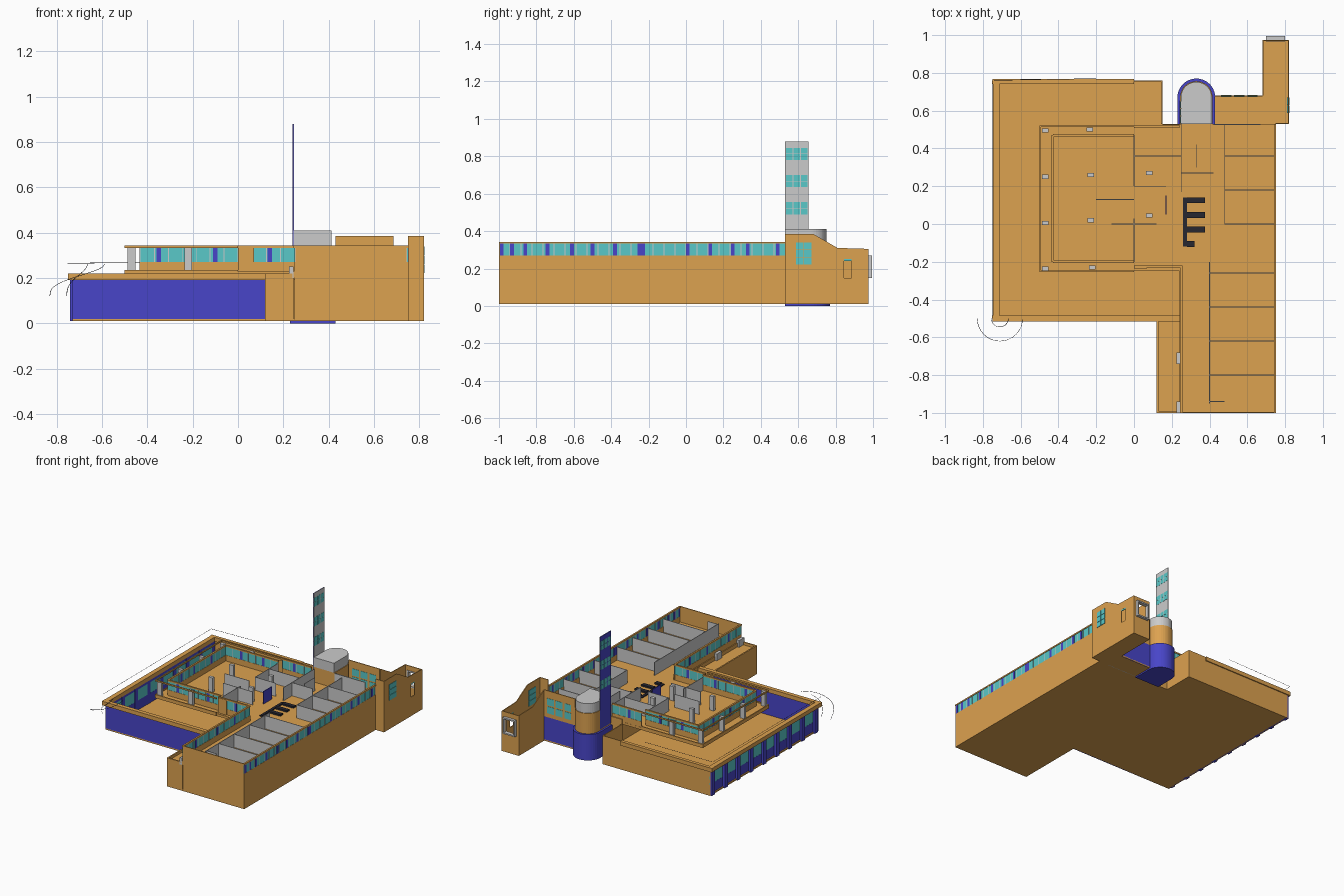
import bpy, bmesh, math
from mathutils import Vector

if "Cube" in bpy.data.objects:
    bpy.data.objects.remove(bpy.data.objects["Cube"])


def material(name, rgb):
    m = bpy.data.materials.new(name)
    m.diffuse_color = (*rgb, 1)
    m.use_nodes = True
    m.node_tree.nodes["Principled BSDF"].inputs["Base Color"].default_value = m.diffuse_color
    return m


ORANGE = material("ochre", (0.72, 0.36, 0.08))
BLUE = material("blue", (0.065, 0.06, 0.58))
TEAL = material("glass", (0.1, 0.58, 0.58))
DARK = material("dark", (0.02, 0.02, 0.03))


def prism(name, pts, vec, mat=None):
    """Polygon extruded along a vector."""
    bm = bmesh.new()
    f = bm.faces.new([bm.verts.new(p) for p in pts])
    g = bmesh.ops.extrude_face_region(bm, geom=[f])
    bmesh.ops.translate(bm, vec=Vector(vec), verts=[v for v in g["geom"] if isinstance(v, bmesh.types.BMVert)])
    bmesh.ops.recalc_face_normals(bm, faces=bm.faces)
    me = bpy.data.meshes.new(name)
    bm.to_mesh(me)
    bm.free()
    ob = bpy.data.objects.new(name, me)
    bpy.context.collection.objects.link(ob)
    if mat:
        me.materials.append(mat)
    return ob


def box(name, x0, x1, y0, y1, z0, z1, mat=None):
    return prism(name, [(x0, y0, z0), (x1, y0, z0), (x1, y1, z0), (x0, y1, z0)], (0, 0, z1 - z0), mat)


def wall(name, axis, at, a, b, z0, z1, mat=None, t=0.006):
    """Thin wall running along an axis, centred on the other coordinate."""
    if axis == "x":
        return box(name, a, b, at - t / 2, at + t / 2, z0, z1, mat)
    return box(name, at - t / 2, at + t / 2, a, b, z0, z1, mat)


def window_wall(name, axis, at, a, b, base, posts, z0=0.27, z1=0.333, top=0.343):
    """Sill, glazing, blue panels, thin mullions and cap."""
    wall(name + "_sill", axis, at, a, b, base, z0, ORANGE, 0.008)
    wall(name + "_glass", axis, at, a, b, z0, z1, TEAL, 0.005)
    wall(name + "_cap", axis, at, a, b, z1, top, ORANGE, 0.012)
    for p in posts:
        wall(name + "_panel", axis, at, p - 0.01, p + 0.01, z0, z1, BLUE, 0.008)
    n = max(2, round((b - a) / 0.06))
    for i in range(n + 1):
        p = a + (b - a) * i / n
        wall(name + "_mullion", axis, at, max(a, p - 0.002), min(b, p + 0.002), z0, z1, None, 0.007)


# base floors
box("hall_floor", -0.73, 0.24, -0.5, 0.53, 0.01, 0.02, ORANGE)
box("hall_back_floor", -0.73, 0.15, 0.53, 0.76, 0.01, 0.02, ORANGE)
box("wing_base", 0.24, 0.75, -1, 0.53, 0.01, 0.02, ORANGE)
box("annex_floor", 0.43, 0.82, 0.53, 0.68, 0.01, 0.02, ORANGE)
box("annex_end_floor", 0.68, 0.82, 0.68, 0.975, 0.01, 0.02, ORANGE)

# lower hall walls
wall("hall_front_wall", "x", -0.497, -0.73, 0.12, 0.01, 0.19, BLUE)
wall("hall_front_fascia", "x", -0.5, -0.75, 0.25, 0.19, 0.22, ORANGE, 0.03)
wall("hall_back_wall", "x", 0.757, -0.73, 0.15, 0.01, 0.22, ORANGE)
wall("hall_back_fascia", "x", 0.755, -0.75, 0.0, 0.19, 0.22, ORANGE, 0.025)
wall("hall_return_wall", "y", 0.147, 0.53, 0.76, 0.01, 0.22, ORANGE)
wall("hall_left_sill", "y", -0.72, -0.5, 0.76, 0.01, 0.09, BLUE)
wall("hall_left_glass", "y", -0.72, -0.5, 0.76, 0.09, 0.17, TEAL, 0.005)
wall("hall_left_head", "y", -0.72, -0.5, 0.76, 0.17, 0.19, BLUE)
wall("hall_left_fascia", "y", -0.73, -0.5, 0.76, 0.19, 0.22, ORANGE, 0.035)
for i in range(9):
    y = -0.48 + i * 0.15
    box("pilaster", -0.74, -0.715, y, y + 0.035, 0.01, 0.19, BLUE)

# side terrace next to the wing
box("terrace_block", 0.12, 0.24, -1, -0.5, 0.01, 0.2, ORANGE)
wall("terrace_parapet", "y", 0.125, -1, -0.5, 0.2, 0.22, ORANGE, 0.01)
wall("terrace_end_parapet", "x", -0.995, 0.12, 0.24, 0.2, 0.22, ORANGE, 0.01)
for y in (-0.97, -0.71):
    box("terrace_post", 0.225, 0.245, y - 0.03, y + 0.03, 0.2, 0.25)

# upper floor slabs
box("pavilion_slab", -0.5, 0.24, -0.25, 0.52, 0.21, 0.228, ORANGE)
box("wing_slab", 0.24, 0.75, -1, 0.53, 0.21, 0.228, ORANGE)

# long wing outer walls
wing_posts = [-0.985, -0.93, -0.86, -0.74, -0.61, -0.5, -0.38, -0.25, -0.23, 0.01, 0.13, 0.25, 0.33, 0.49]
window_wall("wing_right", "y", 0.747, -1, 0.53, 0.01, wing_posts)
window_wall("wing_left", "y", 0.25, -1, -0.22, 0.2, [-0.85, -0.6, -0.4])
wall("wing_left_base", "y", 0.243, -1, 0.53, 0.01, 0.21, ORANGE)
wall("wing_front_wall", "x", -0.997, 0.25, 0.75, 0.01, 0.343, ORANGE)
wall("wing_back_base", "x", 0.527, 0.15, 0.25, 0.01, 0.25, ORANGE)
wall("wing_back_wall", "x", 0.527, 0.42, 0.67, 0.01, 0.34)

# upper pavilion: inset glazing, outer frame and columns
window_wall("pavilion_front", "x", -0.2, -0.43, 0.0, 0.228, [-0.35, -0.1])
window_wall("link_front", "x", -0.225, 0.0, 0.25, 0.228, [0.14])
wall("link_solid", "x", -0.232, 0.0, 0.07, 0.228, 0.34, ORANGE)
window_wall("pavilion_left", "y", -0.43, -0.2, 0.47, 0.228, [-0.05, 0.1, 0.3])
window_wall("pavilion_back", "x", 0.47, -0.43, 0.0, 0.228, [-0.3, -0.12])
window_wall("link_back", "x", 0.515, 0.0, 0.24, 0.228, [0.1])
for n, ax, at, a, b in (("front", "x", -0.25, -0.5, 0.0), ("back", "x", 0.517, -0.5, 0.0),
                        ("left", "y", -0.497, -0.25, 0.52)):
    wall("outer_beam_" + n, ax, at, a, b, 0.333, 0.343, ORANGE, 0.008)
    wall("outer_kerb_" + n, ax, at, a, b, 0.21, 0.236, ORANGE, 0.008)
for x, y in [(-0.47, -0.235), (-0.47, 0.005), (-0.47, 0.25), (-0.47, 0.495), (-0.22, -0.23),
             (-0.235, 0.5), (-0.23, 0.02), (-0.23, 0.26), (0.08, 0.045), (0.08, 0.27)]:
    box("column", x - 0.017, x + 0.017, y - 0.011, y + 0.011, 0.22, 0.333)

# interior partitions
for ax, at, a, b in [("y", 0.40, -0.95, -0.2), ("y", 0.48, 0.0, 0.53), ("y", 0.25, 0.17, 0.53),
                     ("y", 0.0, -0.2, 0.03), ("y", 0.0, 0.2, 0.47), ("x", 0.13, -0.2, 0.0),
                     ("x", -0.94, 0.40, 0.48), ("x", 0.2, 0.0, 0.17), ("x", 0.36, 0.0, 0.25),
                     ("x", 0.27, 0.25, 0.42), ("x", 0.0, -0.12, 0.12), ("y", 0.33, 0.3, 0.42)]:
    wall("partition", ax, at, a, b, 0.228, 0.325, None, 0.004)
for y in (-0.8, -0.62, -0.44, -0.26):
    wall("room_divider", "x", y, 0.40, 0.745, 0.228, 0.325, None, 0.004)
for y in (0.0, 0.18, 0.36):
    wall("room_divider", "x", y, 0.48, 0.745, 0.228, 0.325, None, 0.004)
wall("inner_blue_panel", "y", 0.17, 0.05, 0.15, 0.228, 0.32, BLUE)

# central stair
box("stair_stringer", 0.26, 0.28, -0.12, 0.14, 0.228, 0.235, DARK)
for i in range(4):
    y = 0.11 - i * 0.077
    box("stair_tread", 0.28, 0.375 if i < 3 else 0.32, y, y + 0.03, 0.228, 0.24, DARK)


# rounded stair tower
def round_tower(name, r, z0, z1, mat):
    cx, cy = 0.33, 0.67
    pts = [(cx + r, 0.53, z0)]
    pts += [(cx + r * math.cos(math.pi * i / 20), cy + r * math.sin(math.pi * i / 20), z0) for i in range(21)]
    pts += [(cx - r, 0.53, z0)]
    return prism(name, pts, (0, 0, z1 - z0), mat)


round_tower("tower_base", 0.1, 0.0, 0.19, BLUE)
round_tower("tower_middle", 0.086, 0.19, 0.34, ORANGE)
round_tower("tower_top", 0.082, 0.34, 0.41, None)

# tall blade with windows
box("blade_outer", 0.241, 0.244, 0.53, 0.655, 0.2, 0.88, BLUE)
box("blade_inner", 0.244, 0.247, 0.53, 0.655, 0.2, 0.88)
for z in (0.49, 0.635, 0.78):
    for y in (0.535, 0.575, 0.615):
        for k in range(2):
            box("blade_window", 0.240, 0.248, y, y + 0.034, z + k * 0.034, z + k * 0.034 + 0.031, TEAL)

# back annex
wall("annex_back_lower", "x", 0.677, 0.43, 0.68, 0.01, 0.19, BLUE)
wall("annex_back_upper", "x", 0.677, 0.43, 0.68, 0.19, 0.385, ORANGE)
for i in range(3):
    for k in range(2):
        wall("annex_back_window", "x", 0.677, 0.46 + i * 0.07, 0.515 + i * 0.07,
             0.22 + k * 0.06, 0.27 + k * 0.06, TEAL, 0.01)
wall("annex_front_return", "x", 0.533, 0.75, 0.82, 0.01, 0.385, ORANGE)
side = [(0.53, 0.01), (0.975, 0.01), (0.975, 0.305), (0.81, 0.31), (0.68, 0.385), (0.53, 0.385)]
right = prism("annex_right_wall", [(0.814, y, z) for y, z in side], (0.006, 0, 0), ORANGE)
inner = [(0.68, 0.01)] + side[1:5]
prism("annex_left_wall", [(0.68, y, z) for y, z in inner], (0.006, 0, 0), ORANGE)
end = wall("annex_end_wall", "x", 0.972, 0.68, 0.82, 0.01, 0.305, ORANGE)
for ob, dims in ((right, (0.8, 0.84, 0.845, 0.885, 0.15, 0.25)), (end, (0.71, 0.79, 0.95, 0.99, 0.16, 0.26))):
    cut = box("opening_cutter", *dims)
    cut.hide_render = True
    cut.hide_viewport = True
    mod = ob.modifiers.new("opening", "BOOLEAN")
    mod.operation, mod.object, mod.solver = "DIFFERENCE", cut, "EXACT"
box("opening_transom", 0.815, 0.819, 0.845, 0.885, 0.24, 0.25, TEAL)
for i in range(2):
    for k in range(3):
        box("annex_window", 0.811, 0.823, 0.587 + i * 0.043, 0.627 + i * 0.043,
            0.222 + k * 0.04, 0.259 + k * 0.04, TEAL)
# projecting frame on the annex end
for x in (0.7, 0.79):
    box("end_frame_side", x, x + 0.01, 0.965, 0.995, 0.15, 0.27)
for z in (0.15, 0.26):
    box("end_frame_rail", 0.7, 0.8, 0.965, 0.995, z, z + 0.01)


# thin wires at the hall corner and along the eaves
def wire(name, pts):
    cu = bpy.data.curves.new(name, "CURVE")
    cu.dimensions = "3D"
    cu.bevel_depth = 0.0012
    cu.bevel_resolution = 0
    sp = cu.splines.new("POLY")
    sp.points.add(len(pts) - 1)
    for p, c in zip(sp.points, pts):
        p.co = (*c, 1)
    ob = bpy.data.objects.new(name, cu)
    bpy.context.collection.objects.link(ob)
    cu.materials.append(DARK)


for r in (0.12, 0.045):
    arc = [math.pi * i / 16 for i in range(17)]
    wire("corner_wire", [(-0.71 - r * math.cos(a), -0.5 - r * math.sin(a),
                          0.12 + 0.14 * (a / math.pi) ** 0.7) for a in arc])
wire("eaves_wire", [(-0.75, -0.5, 0.265), (-0.75, 0.76, 0.265), (-0.2, 0.77, 0.27)])
